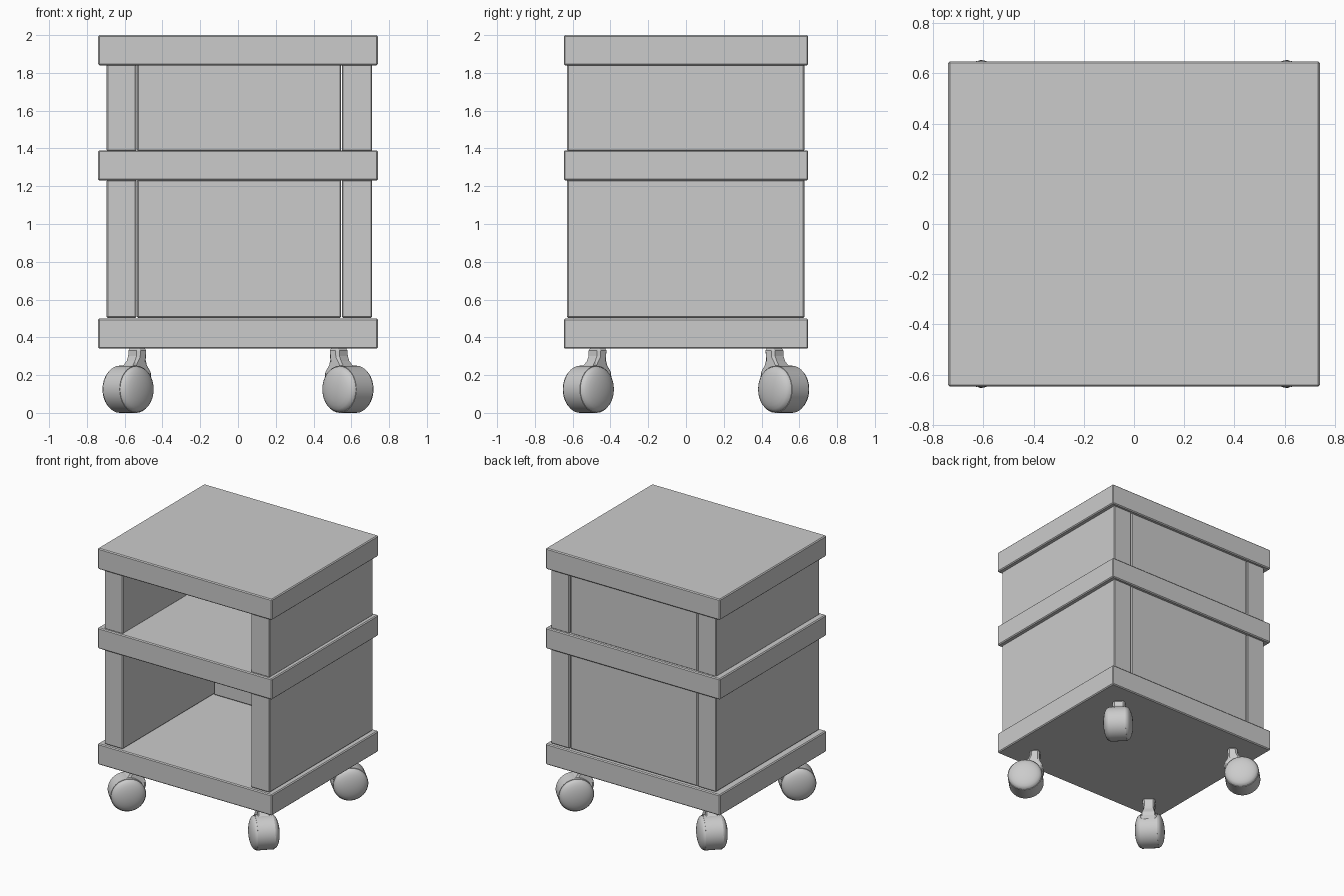
import bpy, bmesh, math
from mathutils import Matrix, Vector

if "Cube" in bpy.data.objects:
    bpy.data.objects.remove(bpy.data.objects["Cube"])


def finish(name, bm, bevel=0.0, smooth=None):
    bmesh.ops.recalc_face_normals(bm, faces=bm.faces)
    me = bpy.data.meshes.new(name)
    bm.to_mesh(me)
    bm.free()
    ob = bpy.data.objects.new(name, me)
    bpy.context.collection.objects.link(ob)
    if bevel:
        mod = ob.modifiers.new("bevel", 'BEVEL')
        mod.width = bevel
        mod.segments = 1
    if smooth:
        bpy.ops.object.select_all(action='DESELECT')
        bpy.context.view_layer.objects.active = ob
        ob.select_set(True)
        bpy.ops.object.shade_smooth_by_angle(angle=math.radians(smooth))
    return ob


def box(name, x, y, z, bevel=0.007):
    bm = bmesh.new()
    bmesh.ops.create_cube(bm, size=1)
    for v in bm.verts:
        v.co = Vector([(r[0] + r[1]) / 2 + c * (r[1] - r[0])
                       for r, c in zip((x, y, z), v.co)])
    return finish(name, bm, bevel)


# Three thick slabs: base, shelf and top
for name, z0, z1 in (("base_slab", 0.34, 0.50), ("middle_shelf", 1.23, 1.39),
                     ("top_slab", 1.84, 2.0)):
    box(name, (-0.74, 0.74), (-0.647, 0.647), (z0, z1))

# Side and back panels of the two compartments
for level, z in (("lower", (0.502, 1.235)), ("upper", (1.385, 1.845))):
    box(level + "_left_wall", (-0.695, -0.538), (-0.63, 0.627), z)
    box(level + "_right_wall", (0.55, 0.71), (-0.63, 0.627), z)
    box(level + "_back_panel", (-0.534, 0.546), (0.47, 0.623), z)


# Wheel: flat tread with a domed cap each side, turned about local y
def wheel(name):
    r, w, dome, n = 0.125, 0.062, 0.045, 6
    cap = [(0.122 * math.cos(i * math.pi / 2 / n),
            w + dome * math.sin(i * math.pi / 2 / n)) for i in range(n + 1)]
    cap[-1] = (0.0, w + dome)
    half = [(r, w)] + cap
    prof = [(a, -b) for a, b in reversed(half)] + half
    bm = bmesh.new()
    vs = [bm.verts.new((a, b, 0)) for a, b in prof]
    es = [bm.edges.new(p) for p in zip(vs, vs[1:])]
    bmesh.ops.spin(bm, geom=vs + es, cent=(0, 0, 0), axis=(0, 1, 0),
                   angle=2 * math.pi, steps=32, use_duplicate=False)
    bmesh.ops.remove_doubles(bm, verts=bm.verts, dist=1e-4)
    bmesh.ops.translate(bm, verts=bm.verts, vec=(0, 0, r))
    return finish(name, bm, smooth=35)


# Bracket: bent stem profile (local x points to the cabinet centre)
def bracket(name):
    t = 0.045
    prof = [(0.035, 0.345), (0.105, 0.345), (0.10, 0.265), (0.125, 0.215),
            (0.13, 0.17), (0.09, 0.13), (0.0, 0.13), (-0.02, 0.24),
            (0.015, 0.262), (0.032, 0.30)]
    bm = bmesh.new()
    face = bm.faces.new([bm.verts.new((u, -t, z)) for u, z in prof])
    res = bmesh.ops.extrude_face_region(bm, geom=[face])
    bmesh.ops.translate(bm, vec=(0, 2 * t, 0), verts=[
        g for g in res["geom"] if isinstance(g, bmesh.types.BMVert)])
    # Flare the lower end to straddle the wheel
    for v in bm.verts:
        if v.co.z < 0.25:
            v.co.y *= 1.3
    return finish(name, bm, bevel=0.014)


# Four casters, each rolling along its diagonal
for sy, row in ((-1, "front"), (1, "back")):
    for sx, side in ((-1, "left"), (1, "right")):
        m = (Matrix.Translation((sx * 0.582, sy * 0.517, 0))
             @ Matrix.Rotation(math.atan2(-sy, -sx), 4, 'Z'))
        for make, part in ((wheel, "caster_wheel"), (bracket, "caster_stem")):
            make(f"{row}_{side}_{part}").matrix_world = m
